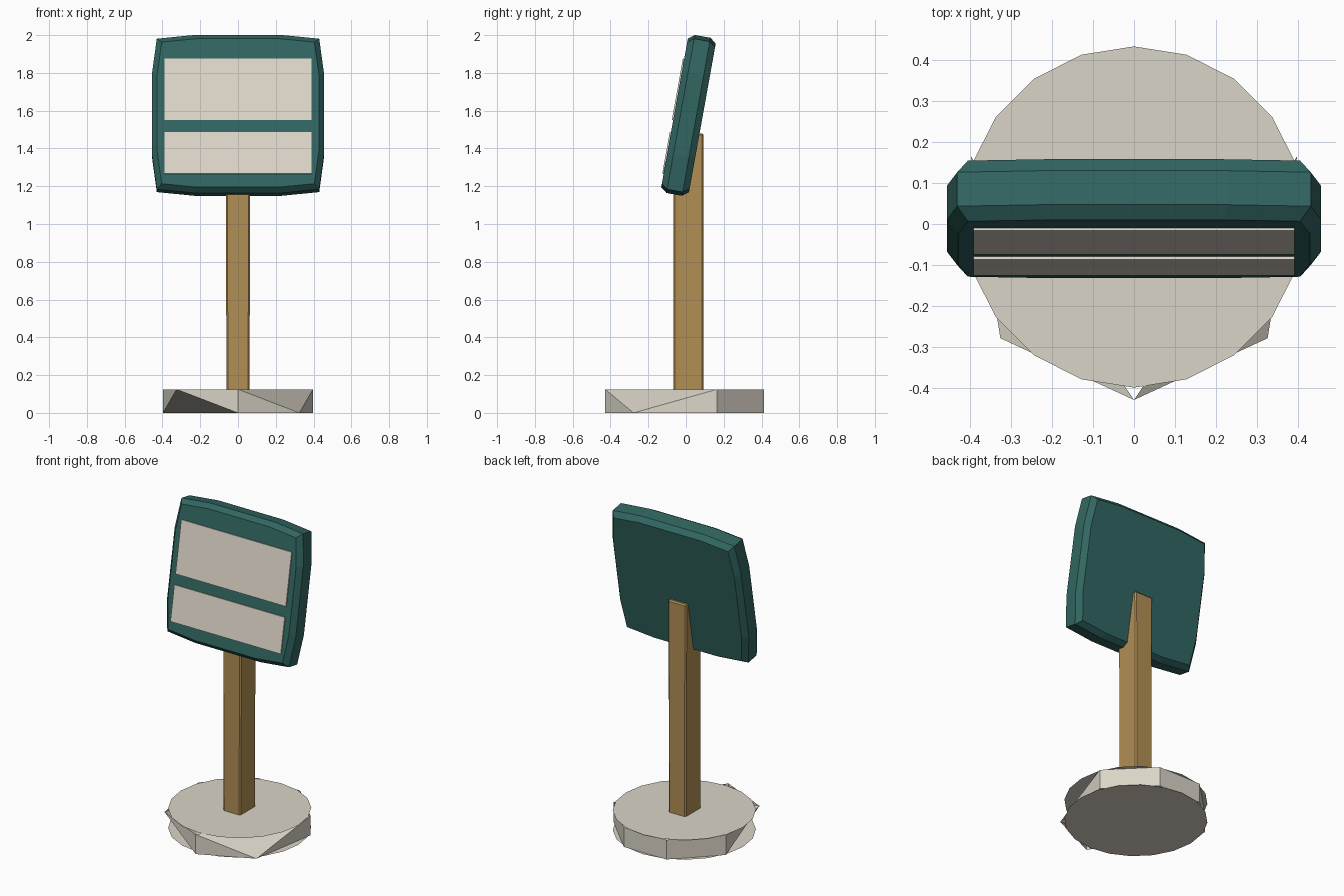
import bpy, bmesh, math
from mathutils import Matrix

if "Cube" in bpy.data.objects:
    bpy.data.objects.remove(bpy.data.objects["Cube"])


def material(name, color):
    m = bpy.data.materials.new(name)
    m.diffuse_color = (*color, 1)
    m.use_nodes = True
    m.node_tree.nodes["Principled BSDF"].inputs["Base Color"].default_value = m.diffuse_color
    return m


GREEN = material("dark_teal", (0.031, 0.133, 0.120))
CREAM = material("cream", (0.745, 0.686, 0.597))
STONE = material("pale_stone", (0.70, 0.66, 0.57))
WOOD = material("tan_wood", (0.445, 0.275, 0.089))


def finish(name, bm, mat, matrix=None):
    mesh = bpy.data.meshes.new(name)
    bm.to_mesh(mesh)
    bm.free()
    mesh.materials.append(mat)
    ob = bpy.data.objects.new(name, mesh)
    bpy.context.collection.objects.link(ob)
    if matrix:
        ob.matrix_world = matrix
    return ob


def loft(rings):
    """Closed solid through equal-length rings of points."""
    bm = bmesh.new()
    loops = [[bm.verts.new(p) for p in r] for r in rings]
    n = len(loops[0])
    for a, b in zip(loops, loops[1:]):
        for i in range(n):
            j = (i + 1) % n
            bm.faces.new((a[i], a[j], b[j], b[i]))
    bm.faces.new(loops[0])
    bm.faces.new(loops[-1])
    bmesh.ops.recalc_face_normals(bm, faces=bm.faces)
    return bm


def box(x0, x1, y0, y1, z0, z1):
    return loft([[(x0, y0, z), (x1, y0, z), (x1, y1, z), (x0, y1, z)] for z in (z0, z1)])


# Sign board: bulging square outline with chamfered front and back rims
tilt = Matrix.Translation((0, 0.013, 1.575)) @ Matrix.Rotation(math.radians(-10.2), 4, 'X')
quarter = [(0.455, 0.22), (0.43, 0.405), (0.23, 0.425)]
outline = (quarter + [(-x, z) for x, z in reversed(quarter)]
           + [(-x, -z) for x, z in quarter] + [(x, -z) for x, z in reversed(quarter)])
layers = [(-0.075, 0.94), (-0.042, 1), (0.042, 1), (0.075, 0.94)]
finish("sign_board", loft([[(x * s, y, z * s) for x, z in outline] for y, s in layers]),
       GREEN, tilt)

# Two blank plates on the front of the board
for name, z0, z1 in (("upper_plate", -0.039, 0.291), ("lower_plate", -0.328, -0.105)):
    finish(name, box(-0.39, 0.39, -0.082, -0.074, z0, z1), CREAM, tilt)

# Post: slightly tapered, with softened edges, running up behind the board
post = loft([[(-w, -0.065, z), (w, -0.065, z), (w, 0.092, z), (-w, 0.092, z)]
             for w, z in ((0.061, 0.1), (0.065, 1.48))])
post_ob = finish("post", post, WOOD)
bevel = post_ob.modifiers.new("soft_edges", 'BEVEL')
bevel.width = 0.008
bevel.segments = 1

# Base discs: flat twenty-sided top and bottom
H = 0.125
for name, z, sign in (("base_top", H, 1), ("base_bottom", 0.0, -1)):
    bm = bmesh.new()
    bm.faces.new([bm.verts.new((0.415 * math.sin(a), 0.017 + 0.415 * math.cos(a), z))
                  for a in (-sign * math.tau * i / 20 for i in range(20))])
    finish(name, bm, STONE)

# Base wall: rough-hewn strip of triangles around a seven-cornered ring
corners = [(0, -0.428), (0.325, -0.278), (0.397, 0.165), (0.15, 0.413),
           (-0.15, 0.413), (-0.397, 0.165), (-0.325, -0.278)]
strip = "0b 0t 1b 2t 2b 3t 3b 4t 4b 5t 5b 6t 0b 0t".split()
bm = bmesh.new()
verts = {}
for key in strip:
    if key not in verts:
        x, y = corners[int(key[0])]
        verts[key] = bm.verts.new((x, y, H if key[1] == "t" else 0))
for tri in zip(strip, strip[1:], strip[2:]):
    f = bm.faces.new([verts[k] for k in tri])
    f.normal_update()
    if f.normal.xy.dot(f.calc_center_median().xy) < 0:
        f.normal_flip()
finish("base_wall", bm, STONE)
